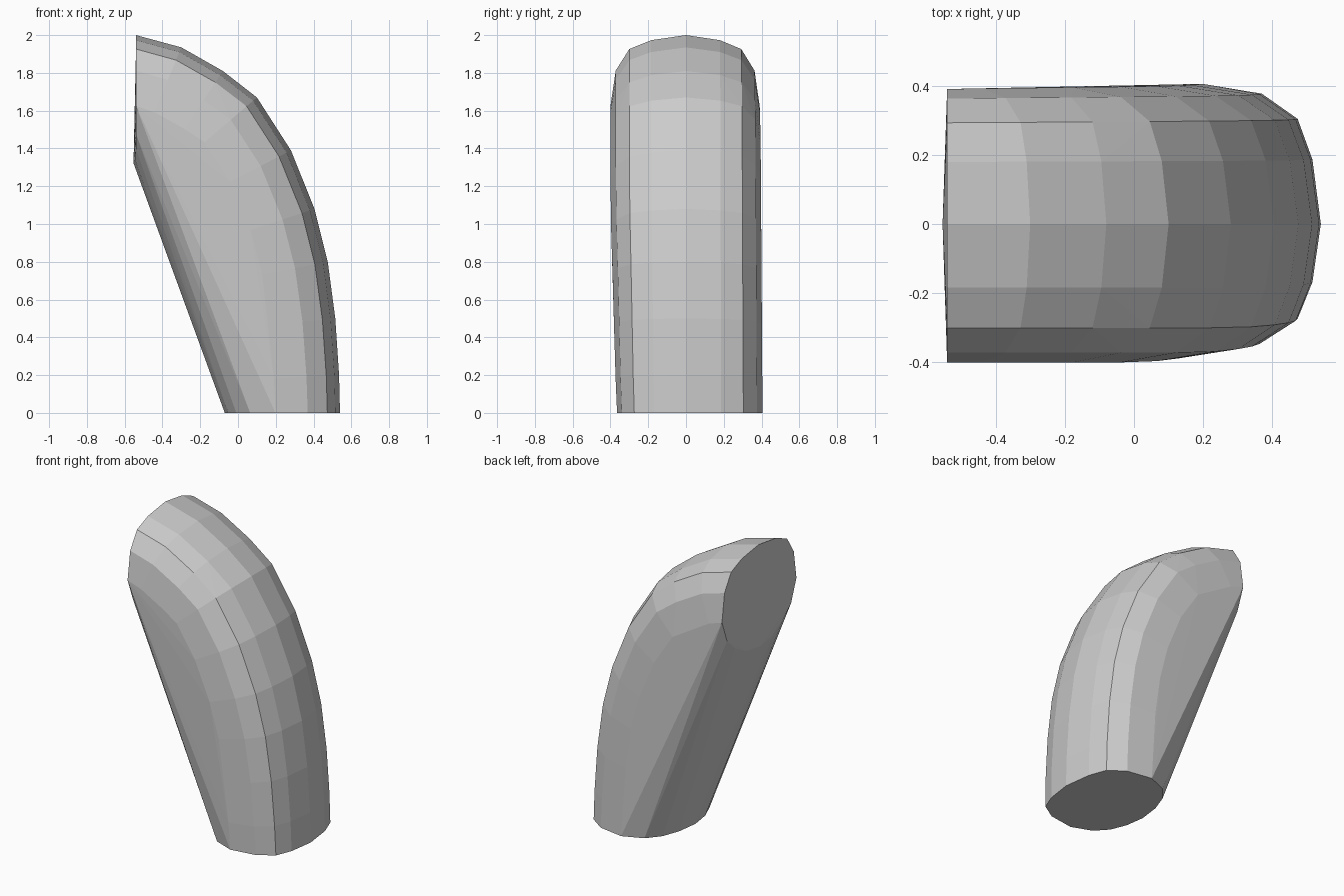
import bpy, bmesh
from mathutils import Vector

if "Cube" in bpy.data.objects:
    bpy.data.objects.remove(bpy.data.objects["Cube"])

# Outer curve of the bend in the x-z plane, from the base to the end face
SPINE = [(0.54, 0), (0.535, 0.2), (0.515, 0.5), (0.475, 0.8), (0.405, 1.08),
         (0.28, 1.39), (0.1, 1.67), (-0.08, 1.81), (-0.3, 1.935), (-0.54, 2.0)]
# Half cross-section: fraction of depth from the outer curve, fraction of half width
SECTION = [(0, 0), (0.04, 0.46), (0.11, 0.75), (0.28, 0.93), (0.56, 1.0),
           (0.78, 0.86), (0.9, 0.64), (0.97, 0.35), (1, 0)]


def lerp(a, b, t):
    return a + (b - a) * t


def build_elbow():
    bm = bmesh.new()
    last = len(SPINE) - 1
    for i, (x, z) in enumerate(SPINE):
        t = i / last
        # Inward direction; the two end rings stay on the cut planes
        if i == 0:
            inward = Vector((-1, 0, 0))
        elif i == last:
            inward = Vector((0, 0, -1))
        else:
            (ax, az), (bx, bz) = SPINE[i - 1], SPINE[i + 1]
            inward = Vector((az - bz, 0, bx - ax)).normalized()
        depth = lerp(0.61, 0.67, t)
        widths = {1: lerp(0.405, 0.39, t), -1: lerp(0.365, 0.4, min(1, t * 2))}
        for d, w in SECTION:
            for side in ((1, -1) if w else (1,)):
                p = Vector((x, 0, z)) + inward * depth * d
                p.y = side * w * widths[side]
                bm.verts.new(p)

    # Convex shell around all rings
    result = bmesh.ops.convex_hull(bm, input=bm.verts[:])
    loose = [v for v in bm.verts if not v.link_faces]
    bmesh.ops.delete(bm, geom=loose, context='VERTS')
    bmesh.ops.dissolve_limit(bm, angle_limit=0.01, verts=bm.verts[:], edges=bm.edges[:])
    bmesh.ops.recalc_face_normals(bm, faces=bm.faces[:])
    mesh = bpy.data.meshes.new("bent_elbow")
    bm.to_mesh(mesh)
    bm.free()
    obj = bpy.data.objects.new("bent_elbow", mesh)
    bpy.context.collection.objects.link(obj)


build_elbow()
